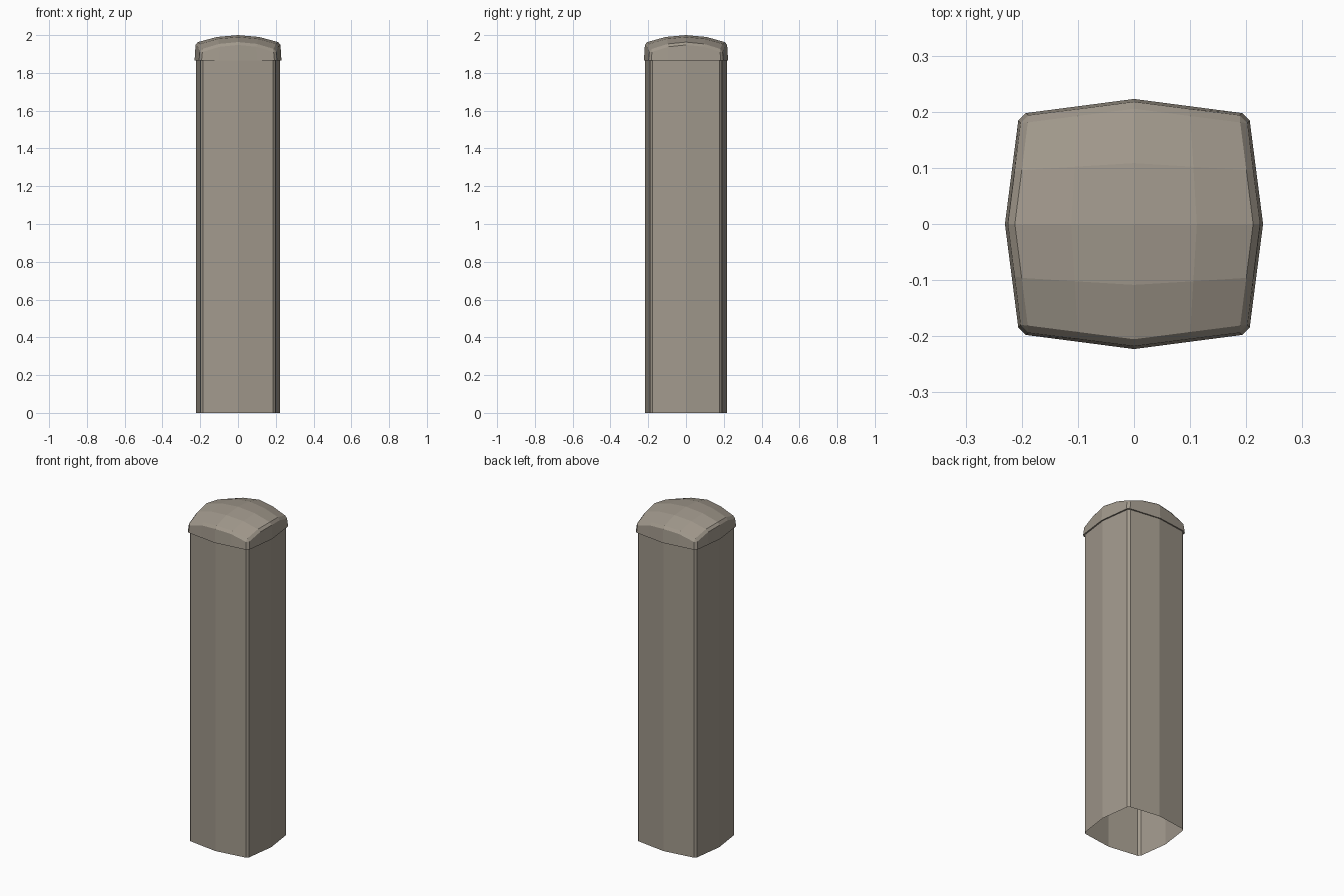
import bpy, bmesh

if "Cube" in bpy.data.objects:
    bpy.data.objects.remove(bpy.data.objects["Cube"])

stone = bpy.data.materials.new("warm grey stone")
stone.diffuse_color = (0.36, 0.32, 0.265, 1)
stone.use_nodes = True
stone.node_tree.nodes["Principled BSDF"].inputs["Base Color"].default_value = stone.diffuse_color


def finish(bm, name):
    bmesh.ops.recalc_face_normals(bm, faces=bm.faces)
    me = bpy.data.meshes.new(name)
    bm.to_mesh(me)
    bm.free()
    me.materials.append(stone)
    ob = bpy.data.objects.new(name, me)
    bpy.context.collection.objects.link(ob)
    return ob


def outline(mx, my, cx, cy, ch):
    """Square with bowed sides (mid points mx, my) and chamfered corners."""
    quarter = [(mx, 0), (cx, cy - ch), (cx - ch, cy)]
    pts = quarter + [(0, my)] + [(-x, y) for x, y in quarter[::-1]]
    return pts + [(x, -y) for x, y in pts[1:-1][::-1]]


def bridge(bm, a, b):
    for i in range(len(a)):
        j = (i + 1) % len(a)
        bm.faces.new((a[i], a[j], b[j], b[i]))


# Shaft: open-ended bowed square tube
bm = bmesh.new()
prof = outline(0.222, 0.216, 0.198, 0.19, 0.012)
low, high = [[bm.verts.new((x, y, z)) for x, y in prof] for z in (0, 1.866)]
bridge(bm, low, high)
finish(bm, "post_shaft")

# Cap: domed 4 x 4 grid with a flared skirt, bevelled along rim and corners
bm = bmesh.new()
N = 4
grid = {}
for i in range(N + 1):
    for j in range(N + 1):
        u, v = i / 2 - 1, j / 2 - 1
        x = 0.224 * u * (1 - 0.11 * abs(v))
        y = 0.217 * v * (1 - 0.12 * abs(u))
        grid[i, j] = bm.verts.new((x, y, 2.0 - 0.04 * u * u - 0.04 * v * v))
for i in range(N):
    for j in range(N):
        bm.faces.new((grid[i, j], grid[i + 1, j], grid[i + 1, j + 1], grid[i, j + 1]))
rim = ([grid[i, 0] for i in range(N)] + [grid[N, j] for j in range(N)]
       + [grid[N - i, N] for i in range(N)] + [grid[0, N - j] for j in range(N)])
skirt = [bm.verts.new((v.co.x * 1.027, v.co.y * 1.027, 1.866)) for v in rim]
bridge(bm, skirt, rim)
edges = [bm.edges.get((rim[k], rim[(k + 1) % 16])) for k in range(16)]
edges += [bm.edges.get((rim[k], skirt[k])) for k in range(0, 16, 4)]
bmesh.ops.bevel(bm, geom=edges, offset=0.012, segments=1, affect='EDGES')

# Narrow lip under the overhang
bottom = [e for e in bm.edges if e.is_boundary]
ret = bmesh.ops.extrude_edge_only(bm, edges=bottom)
for v in ret["geom"]:
    if isinstance(v, bmesh.types.BMVert):
        v.co.x *= 0.95
        v.co.y *= 0.95
finish(bm, "post_cap")
